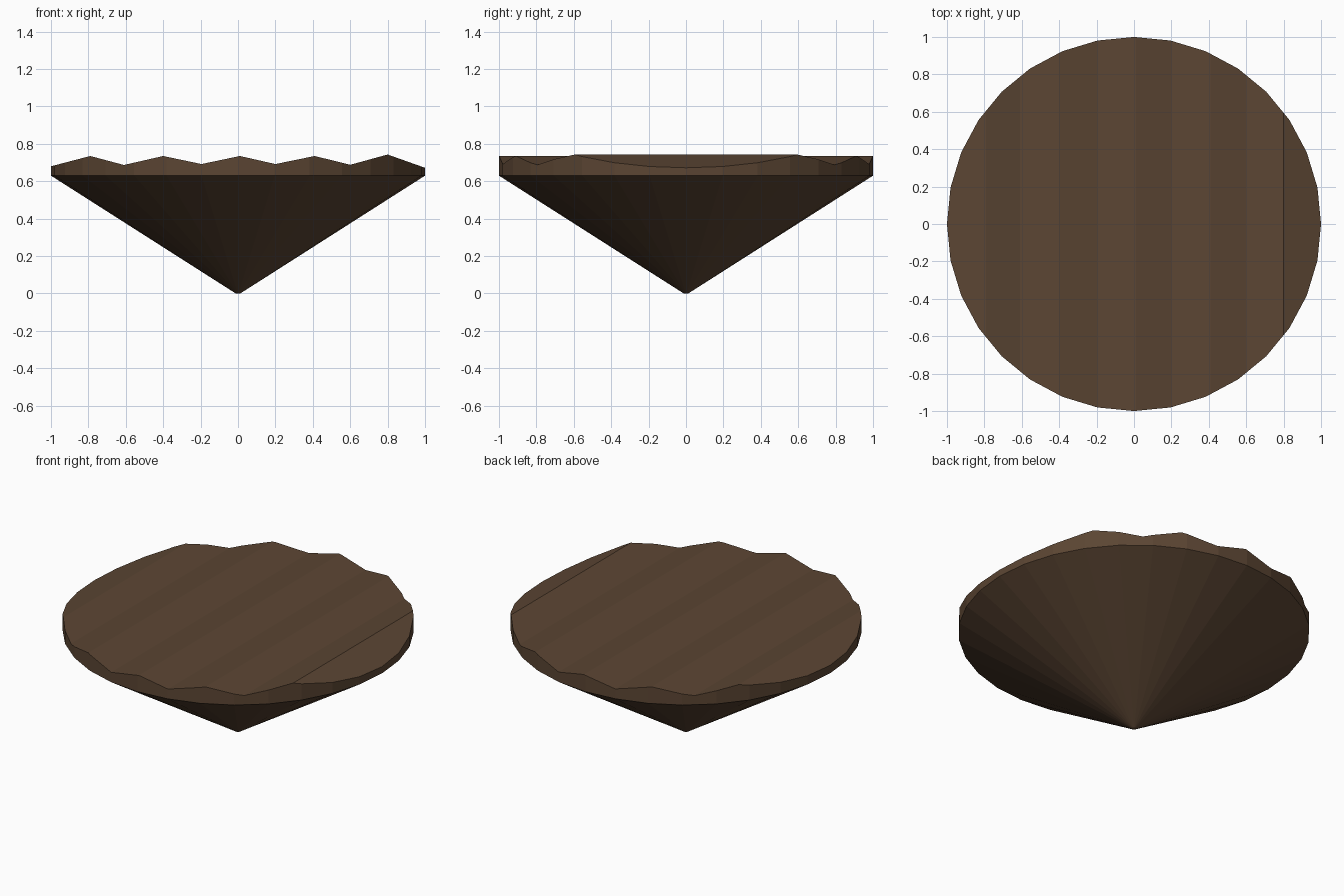
import bpy, bmesh

if "Cube" in bpy.data.objects:
    bpy.data.objects.remove(bpy.data.objects["Cube"])

RIM_Z = 0.63
# ridge profile across the top: (x, z)
PROFILE = [(-1, 0.68), (-0.79, 0.735), (-0.61, 0.687), (-0.4, 0.735), (-0.195, 0.692),
           (0.01, 0.735), (0.2, 0.692), (0.41, 0.735), (0.6, 0.688), (0.8, 0.743), (1, 0.672)]


def ridge_height(x):
    for (x0, z0), (x1, z1) in zip(PROFILE, PROFILE[1:]):
        if x <= x1:
            return z0 + (z1 - z0) * (x - x0) / (x1 - x0)
    return PROFILE[-1][1]


# inverted cone
bm = bmesh.new()
bmesh.ops.create_cone(bm, cap_ends=True, segments=32, radius1=0.012, radius2=1, depth=RIM_Z)
bmesh.ops.translate(bm, verts=bm.verts, vec=(0, 0, RIM_Z / 2))
# put a corner on the x axis whatever the primitive's start angle
bm.faces.ensure_lookup_table()

# rim wall extruded from the cap
top = max(bm.faces, key=lambda f: f.calc_center_median().z)
new = bmesh.ops.extrude_face_region(bm, geom=[top])["geom"]
if top.is_valid:
    bmesh.ops.delete(bm, geom=[top], context='FACES_ONLY')
bmesh.ops.translate(bm, verts=[g for g in new if isinstance(g, bmesh.types.BMVert)], vec=(0, 0, 0.1))

# cut the rim and top into furrows, then shape the ridges
for x, _ in PROFILE[1:-1]:
    upper = [f for f in bm.faces if f.calc_center_median().z > RIM_Z + 0.01]
    geom = set(upper)
    for f in upper:
        geom.update(f.verts)
        geom.update(f.edges)
    bmesh.ops.bisect_plane(bm, geom=list(geom), dist=1e-5, plane_co=(x, 0, 0), plane_no=(1, 0, 0))
for v in bm.verts:
    if v.co.z > RIM_Z + 0.05:
        v.co.z = ridge_height(v.co.x)
bmesh.ops.recalc_face_normals(bm, faces=bm.faces)

mesh = bpy.data.meshes.new("ploughed_soil")
bm.to_mesh(mesh)
bm.free()
obj = bpy.data.objects.new("ploughed_soil", mesh)
bpy.context.collection.objects.link(obj)

# soil colour
mat = bpy.data.materials.new("soil")
mat.diffuse_color = (0.105, 0.06, 0.033, 1)
mat.use_nodes = True
mat.node_tree.nodes["Principled BSDF"].inputs["Base Color"].default_value = mat.diffuse_color
mesh.materials.append(mat)
